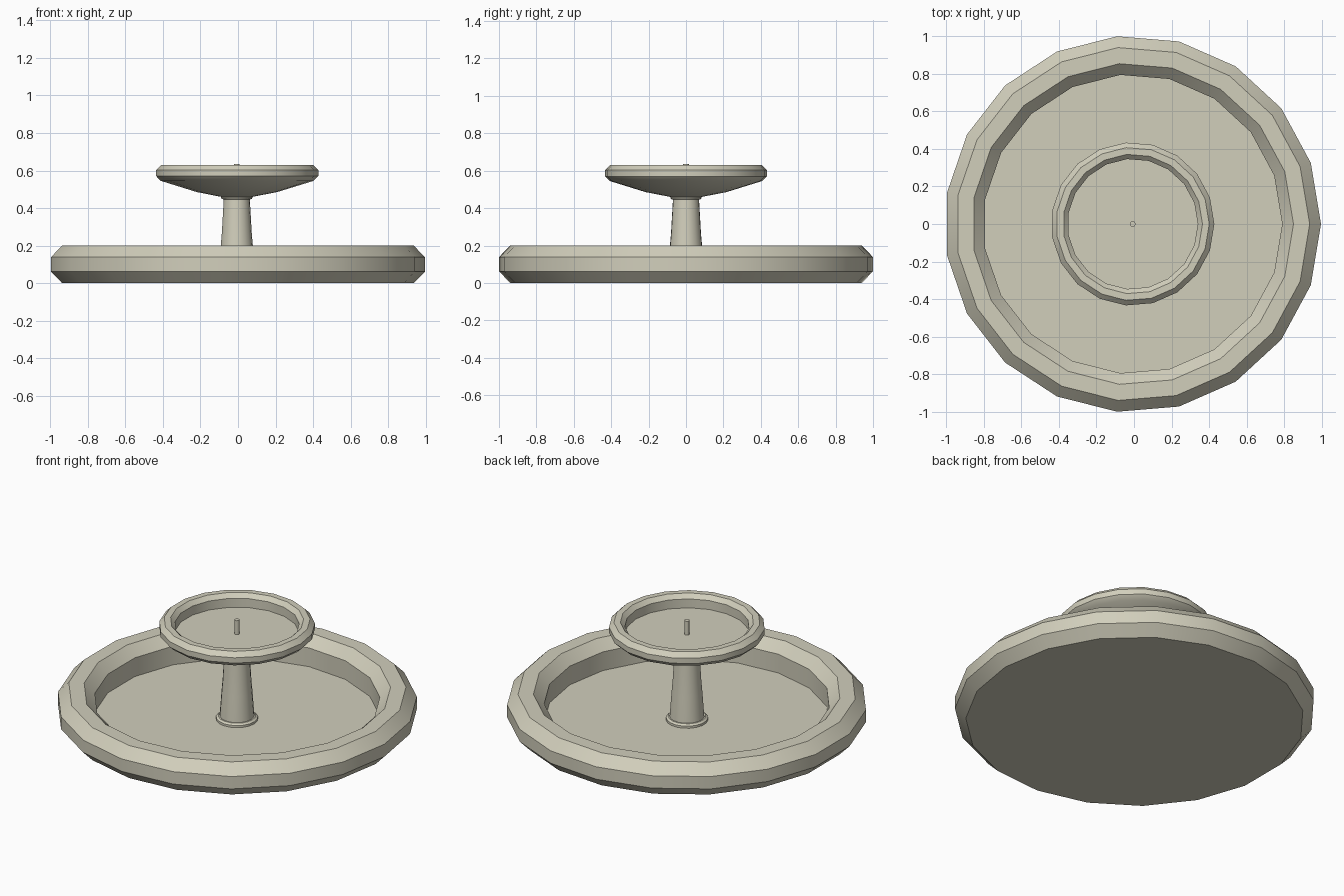
import bpy, math

if "Cube" in bpy.data.objects:
    bpy.data.objects.remove(bpy.data.objects["Cube"])

SIDES = 19
CX = -0.007  # odd-sided rings sit slightly off so the bounds are centred

stone = bpy.data.materials.new("pale_stone")
stone.diffuse_color = (0.64, 0.62, 0.50, 1)
stone.use_nodes = True
stone.node_tree.nodes["Principled BSDF"].inputs["Base Color"].default_value = stone.diffuse_color


def lathe(name, profile, sides=SIDES):
    """Spin a (radius, z) profile round the z axis and cap both ends."""
    verts, faces = [], []
    for r, z in profile:
        for i in range(sides):
            a = 2 * math.pi * i / sides
            verts.append((CX + r * math.cos(a), r * math.sin(a), z))
    n = len(profile)
    for k in range(n - 1):
        for i in range(sides):
            j = (i + 1) % sides
            faces.append((k * sides + i, k * sides + j,
                          (k + 1) * sides + j, (k + 1) * sides + i))
    faces.append(tuple(reversed(range(sides))))
    faces.append(tuple(range((n - 1) * sides, n * sides)))
    me = bpy.data.meshes.new(name)
    me.from_pydata(verts, [], faces)
    me.materials.append(stone)
    ob = bpy.data.objects.new(name, me)
    bpy.context.collection.objects.link(ob)
    bpy.ops.object.select_all(action='DESELECT')
    ob.select_set(True)
    bpy.context.view_layer.objects.active = ob
    bpy.ops.object.shade_smooth_by_angle(angle=math.radians(30))
    return ob


# Wide lower pool with bevelled rim
lathe("lower_basin", [(0.943, 0), (1.0034, 0.062), (1.0034, 0.138), (0.943, 0.2),
                      (0.857, 0.2), (0.797, 0.14), (0.797, 0.025)])

# Tapered stem with a foot ring and a neck ring
lathe("stem", [(0.117, 0.02), (0.117, 0.038), (0.105, 0.047), (0.097, 0.047),
               (0.086, 0.2), (0.080, 0.27), (0.070, 0.446), (0.080, 0.448),
               (0.084, 0.456), (0.080, 0.466)])

# Upper dish with shallow bowl underside
lathe("upper_dish", [(0.085, 0.46), (0.215, 0.485), (0.41, 0.545), (0.435, 0.57),
                     (0.435, 0.603), (0.408, 0.63), (0.372, 0.63),
                     (0.347, 0.605), (0.347, 0.55)])

# Thin water spout in the dish
lathe("spout", [(0.015, 0.545), (0.015, 0.635)], 12)
